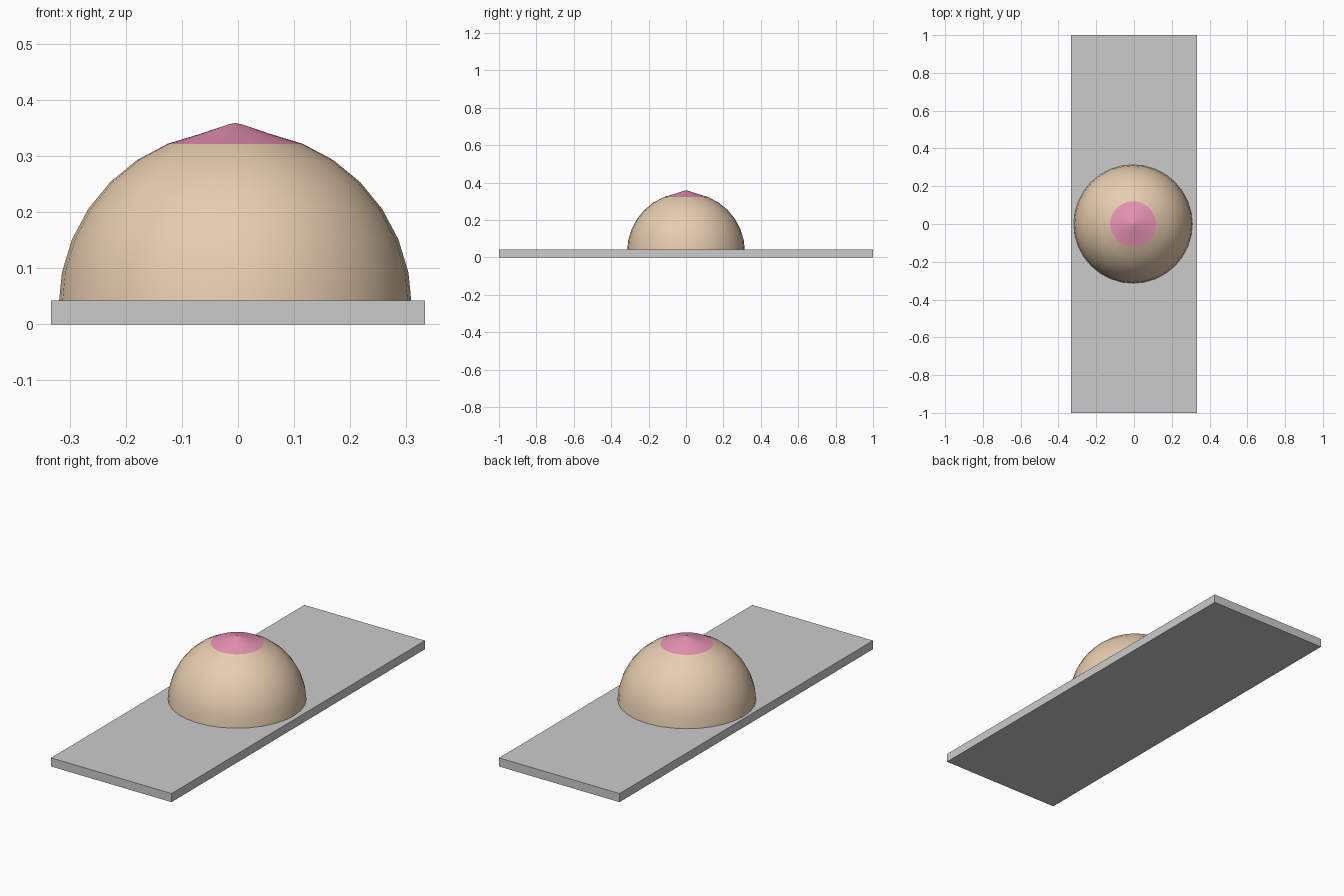
import bpy, bmesh, math

if "Cube" in bpy.data.objects:
    bpy.data.objects.remove(bpy.data.objects["Cube"])

CX, CZ, R = -0.005, 0.031, 0.315
SEGMENTS = 32


def material(name, color):
    m = bpy.data.materials.new(name)
    m.diffuse_color = color
    m.use_nodes = True
    m.node_tree.nodes["Principled BSDF"].inputs["Base Color"].default_value = m.diffuse_color
    return m


def ring_point(i):
    # point on the sphere profile, i steps of 11.25 degrees from the pole
    a = math.radians(11.25 * i)
    return R * math.sin(a), CZ + R * math.cos(a)


def lathe(name, profile, mat):
    # revolve (radius, height) points around the dome axis
    bm = bmesh.new()
    verts = [bm.verts.new((r, 0, z)) for r, z in profile]
    edges = [bm.edges.new(pair) for pair in zip(verts, verts[1:])]
    bmesh.ops.spin(bm, geom=verts + edges, cent=(0, 0, 0), axis=(0, 0, 1),
                   angle=2 * math.pi, steps=SEGMENTS)
    bmesh.ops.remove_doubles(bm, verts=bm.verts, dist=0.0005)
    bmesh.ops.recalc_face_normals(bm, faces=bm.faces)
    if sum(f.normal.z for f in bm.faces) < 0:
        bmesh.ops.reverse_faces(bm, faces=bm.faces)
    for f in bm.faces:
        f.smooth = True
    mesh = bpy.data.meshes.new(name)
    bm.to_mesh(mesh)
    bm.free()
    mesh.materials.append(mat)
    obj = bpy.data.objects.new(name, mesh)
    obj.location.x = CX
    bpy.context.collection.objects.link(obj)


# Flat base slab
bpy.ops.mesh.primitive_cube_add(size=1, location=(0, 0, 0.0215))
slab = bpy.context.object
slab.name = "base_slab"
slab.scale = (0.666, 2, 0.043)
bpy.ops.object.transform_apply(location=False, rotation=False, scale=True)

# Dome, its lowest ring sunk into the slab
tan = material("tan", (0.80, 0.61, 0.43, 1))
lathe("dome", [ring_point(i) for i in range(8, 1, -1)], tan)

# Pointed pink cap
pink = material("pink", (0.80, 0.29, 0.45, 1))
lathe("dome_cap", [ring_point(2), ring_point(1), (0.011, 0.357), (0, 0.359)], pink)
